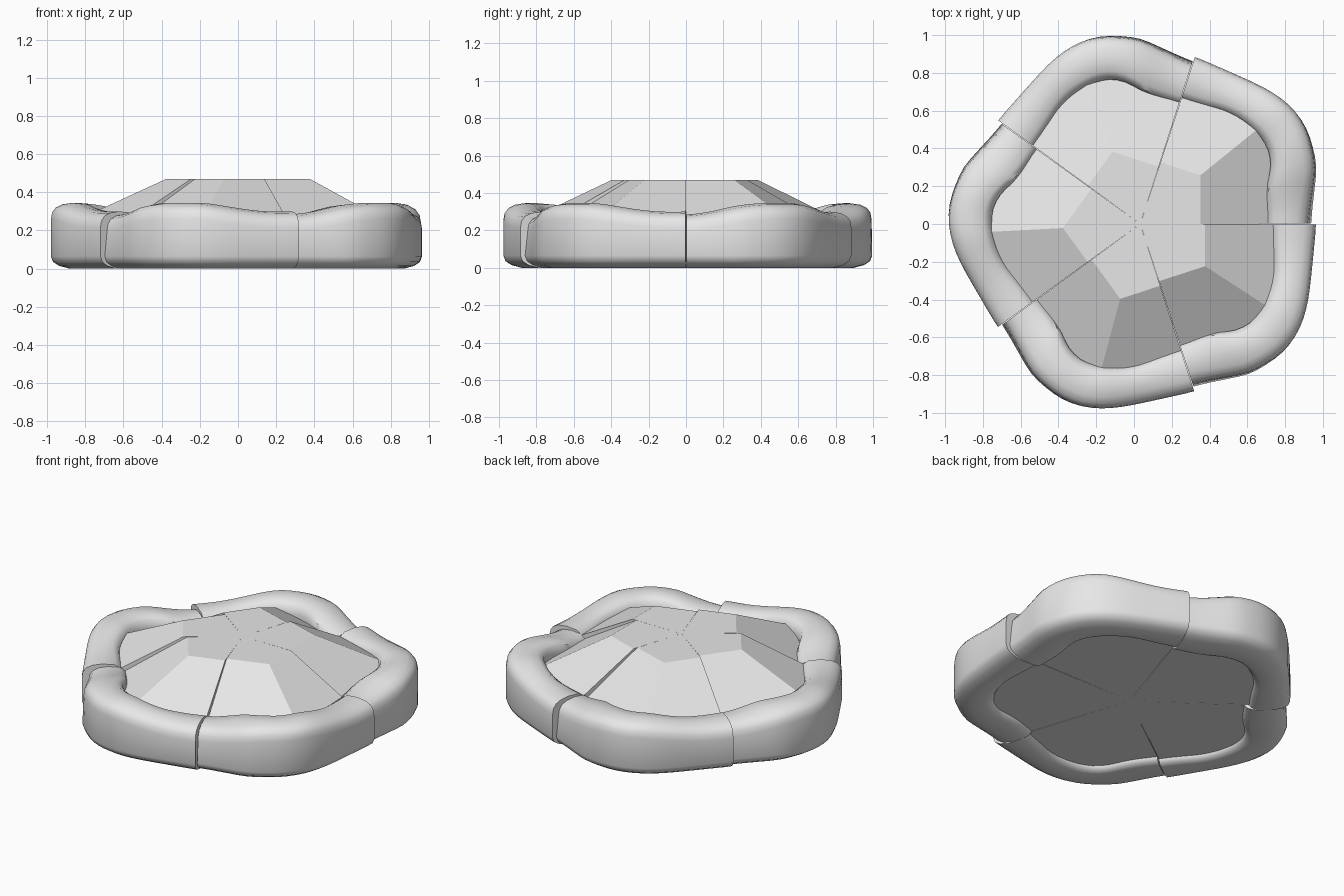
import bpy, bmesh, math
from mathutils import Matrix

if "Cube" in bpy.data.objects:
    bpy.data.objects.remove(bpy.data.objects["Cube"])

CENTRE_X = 0.033
RIDGE = 13                 # sample index of the corner ridge (39 degrees)
GAP = 0.12                 # seam half gap in degrees

# Radii of one 72 degree segment, every 6 degrees
OUTER = [.905, .918, .945, .98, 1.0, 1.014, 1.013, .998, .974, .95, .934, .928, .93]
INNER = [.665, .668, .68, .71, .755, .782, .785, .775, .76, .738, .712, .697, .692]

mat = bpy.data.materials.new("light_grey_stone")
mat.diffuse_color = (0.8, 0.8, 0.8, 1)
mat.use_nodes = True
mat.node_tree.nodes["Principled BSDF"].inputs["Base Color"].default_value = mat.diffuse_color


def refine(v):
    """Double the samples with a smooth curve through the points."""
    out = []
    for i in range(len(v) - 1):
        a, b, c, d = v[max(i - 1, 0)], v[i], v[i + 1], v[min(i + 2, len(v) - 1)]
        out += [b, (9 * (b + c) - a - d) / 16]
    return out + [v[-1]]


outer, inner = refine(OUTER), refine(INNER)
N = len(outer)
angles = [math.radians(GAP + (72 - 2 * GAP) * k / (N - 1)) for k in range(N)]


def polar(r, a, z):
    return (r * math.cos(a), r * math.sin(a), z)


def finish(bm, name, index, smooth):
    bmesh.ops.recalc_face_normals(bm, faces=bm.faces)
    bmesh.ops.rotate(bm, verts=bm.verts, cent=(0, 0, 0),
                     matrix=Matrix.Rotation(math.radians(72 * index), 3, 'Z'))
    bmesh.ops.translate(bm, verts=bm.verts, vec=(CENTRE_X, 0, 0))
    me = bpy.data.meshes.new(name)
    bm.to_mesh(me)
    bm.free()
    me.materials.append(mat)
    ob = bpy.data.objects.new(name, me)
    bpy.context.collection.objects.link(ob)
    if smooth:
        bpy.ops.object.select_all(action='DESELECT')
        ob.select_set(True)
        bpy.context.view_layer.objects.active = ob
        bpy.ops.object.shade_smooth_by_angle(angle=math.radians(40))


def rim_segment(index):
    """Rounded rim: one cross-section swept along the wavy segment."""
    bm = bmesh.new()
    rows = []
    for k, a in enumerate(angles):
        i, o = inner[k], outer[k]
        lift = min(1, max(0, (o - .905) / .1))
        top = .285 + .06 * lift
        lean = .015 * max(0, 1 - 2 * k / (N - 1))
        t = o - lean
        section = [(i, .03), (i, top - .07), (i + .012, top - .03), (i + .045, top - .006),
                   ((i + t) / 2, top), (t - .06, top - .008), (t - .025, top - .025),
                   (t - .006, top - .05), (t, top - .085), (o, .065), (o - .012, .035),
                   (o - .045, .014), (o - .1, 0), (i + .045, 0), (i + .015, .01)]
        rows.append([bm.verts.new(polar(r, a, z)) for r, z in section])
    for r0, r1 in zip(rows, rows[1:]):
        for j in range(len(r0)):
            n = (j + 1) % len(r0)
            bm.faces.new((r0[j], r0[n], r1[n], r1[j]))
    bm.faces.new(rows[0])
    bm.faces.new(rows[-1])
    finish(bm, f"rim_segment_{index + 1}", index, True)


def dome_segment(index):
    """Faceted wedge: flat top, two sloping facets, flat underside."""
    bm = bmesh.new()
    ridge, corner, top = angles[RIDGE], .41, .47
    end = math.radians(72)
    sides = ((0, ridge), (end, end - ridge))
    top_mid, low_mid = bm.verts.new((0, 0, top)), bm.verts.new((0, 0, .03))
    rows = []
    for k, a in enumerate(angles):
        mid, spread = sides[0] if k <= RIDGE else sides[1]
        apothem = corner * math.cos(spread)
        slope = .46 / math.cos(spread)
        r = inner[k] + .012
        z = top - (r * math.cos(a - mid) - apothem) * slope
        rows.append([bm.verts.new(polar(*p)) for p in
                     ((apothem / math.cos(a - mid), a, top), (r, a, z), (r, a, .03))])
    for r0, r1 in zip(rows, rows[1:]):
        bm.faces.new((top_mid, r0[0], r1[0]))
        bm.faces.new((low_mid, r1[2], r0[2]))
        for j in (0, 1):
            bm.faces.new((r0[j], r0[j + 1], r1[j + 1], r1[j]))
    for row in (rows[0], rows[-1]):
        bm.faces.new((top_mid, *row, low_mid))
    finish(bm, f"dome_segment_{index + 1}", index, True)


for s in range(5):
    rim_segment(s)
    dome_segment(s)

# Keep the facets of the dome crisp
for ob in bpy.context.collection.objects:
    if ob.name.startswith("dome"):
        for p in ob.data.polygons:
            p.use_smooth = False
